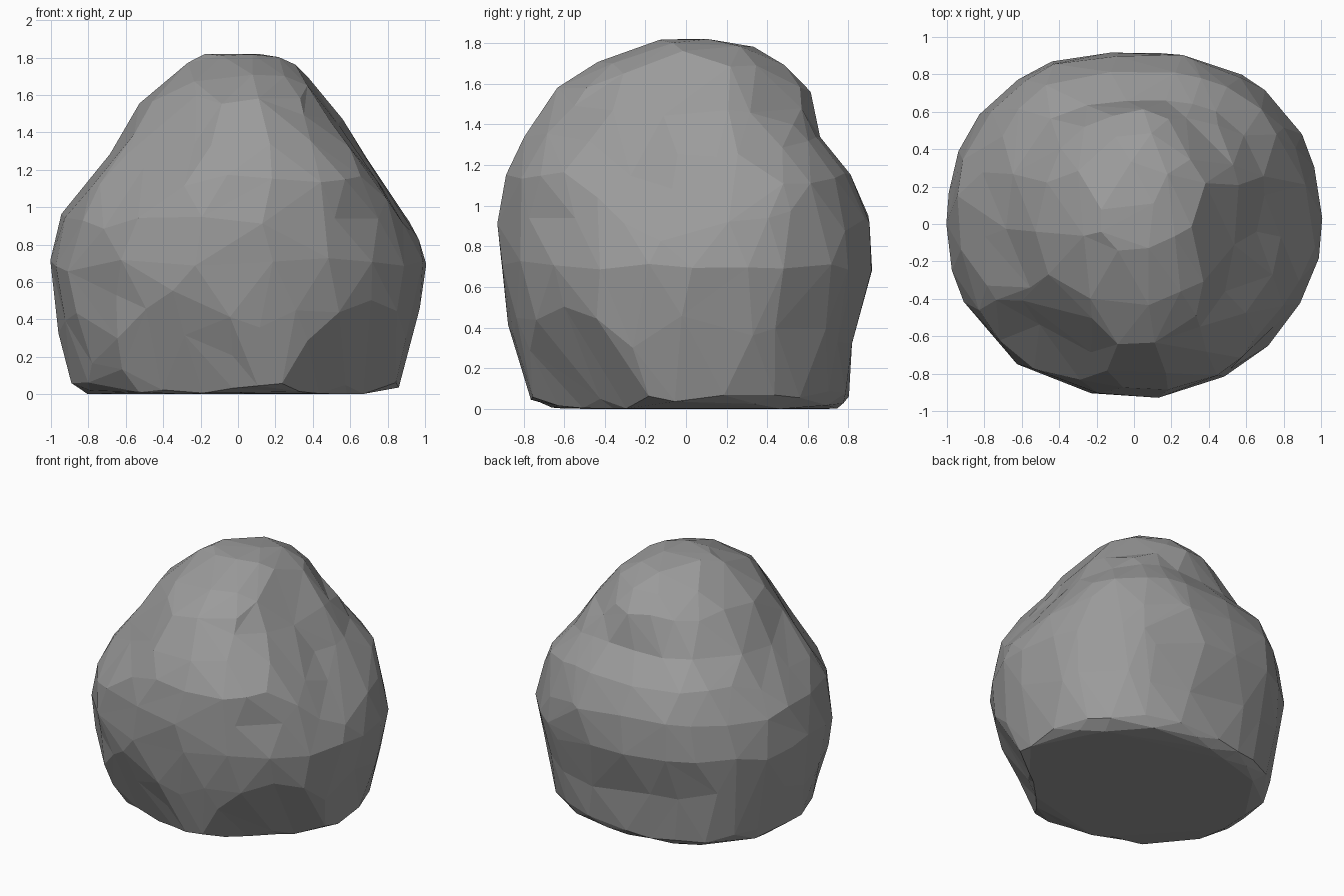
import bpy, bmesh
from mathutils import Vector, noise

default = bpy.data.objects.get("Cube")
if default:
    bpy.data.objects.remove(default, do_unlink=True)

# Boulder outline: height, then reach to -x, +x, -y (front) and +y (back)
PROFILE = [
    (0.0, .80, .77, .64, .75),
    (.05, .89, .85, .78, .80),
    (.35, .96, .95, .86, .82),
    (.70, 1.0, 1.0, .92, .92),
    (.95, .94, .93, .92, .90),
    (1.15, .79, .78, .88, .82),
    (1.33, .65, .64, .80, .66),
    (1.56, .51, .51, .65, .62),
    (1.70, .36, .42, .42, .48),
    (1.78, .25, .27, .24, .34),
    (1.82, .18, .16, .13, .13),
]
TOP = PROFILE[-1][0]

# Corner squareness of the body and of the shoulder, by (is +x, is back)
CORNERS = {
    (False, False): (2.05, 2.0),
    (True, False): (2.0, 2.6),
    (False, True): (2.35, 2.6),
    (True, True): (2.3, 3.0),
}

# Broken faces: outward direction and a point on each plane
CUTS = [
    (Vector((.80, -.06, .56)), Vector((.41, 0, 1.63))),       # steep upper flank
    (Vector((-.59, -.59, .54)), Vector((-.48, -.48, 1.31))),  # upper front, -x corner
    (Vector((.62, -.64, -.45)), Vector((.62, -.67, .47))),    # undercut front, +x corner
    (Vector((.85, -.40, -.35)), Vector((.93, -.33, .42))),    # undercut +x side
    (Vector((.30, -.94, -.20)), Vector((.30, -.85, .5))),     # undercut front, +x half
    (Vector((-.25, -.85, -.35)), Vector((-.25, -.85, .5))),   # undercut front, -x half
    (Vector((-.63, -.63, -.46)), Vector((-.68, -.68, .35))),  # undercut front, -x corner
]


def reach(z):
    for low, high in zip(PROFILE, PROFILE[1:]):
        if z <= high[0]:
            t = (z - low[0]) / (high[0] - low[0])
            return [a + (b - a) * t for a, b in zip(low[1:], high[1:])]
    return PROFILE[-1][1:]


def squareness(p):
    body, shoulder = CORNERS[p.x > 0, p.y > 0]
    if p.z < 1.35:
        t = min(max((p.z - .95) / .2, 0), 1)
        return body + (shoulder - body) * t
    t = min((p.z - 1.35) / .15, 1)
    return shoulder + (2 - shoulder) * t


def inside(p):
    if not 0 <= p.z <= TOP:
        return False
    if any((p - point).dot(normal) > 0 for normal, point in CUTS):
        return False
    left, right, front, back = reach(p.z)
    power = squareness(p)
    x = abs(p.x) / (right if p.x > 0 else left)
    y = abs(p.y) / (back if p.y > 0 else front)
    return x ** power + y ** power <= 1


def surface(direction, centre):
    near, far = 0.0, 2.0
    for _ in range(24):
        mid = (near + far) / 2
        if inside(centre + direction * mid):
            near = mid
        else:
            far = mid
    return centre + direction * near


# Shape a dense ball into the boulder, with slight lumps between base and top
centre = Vector((0, 0, .75))
bm = bmesh.new()
bmesh.ops.create_icosphere(bm, subdivisions=5, radius=1)
for v in bm.verts:
    d = v.co.normalized()
    p = surface(d, centre)
    if .03 < p.z < TOP - .03:
        p += d * noise.noise(d * 3.2) * .02
    v.co = p
mesh = bpy.data.meshes.new("boulder")
bm.to_mesh(mesh)
bm.free()
boulder = bpy.data.objects.new("boulder", mesh)
bpy.context.collection.objects.link(boulder)

# Reduce to irregular flat facets
facets = boulder.modifiers.new("facets", 'DECIMATE')
facets.ratio = .075
for face in mesh.polygons:
    face.use_smooth = False

# Stone colour
stone = bpy.data.materials.new("grey stone")
stone.use_nodes = True
colour = (.33, .33, .33, 1)
stone.diffuse_color = colour
stone.node_tree.nodes["Principled BSDF"].inputs["Base Color"].default_value = colour
mesh.materials.append(stone)
